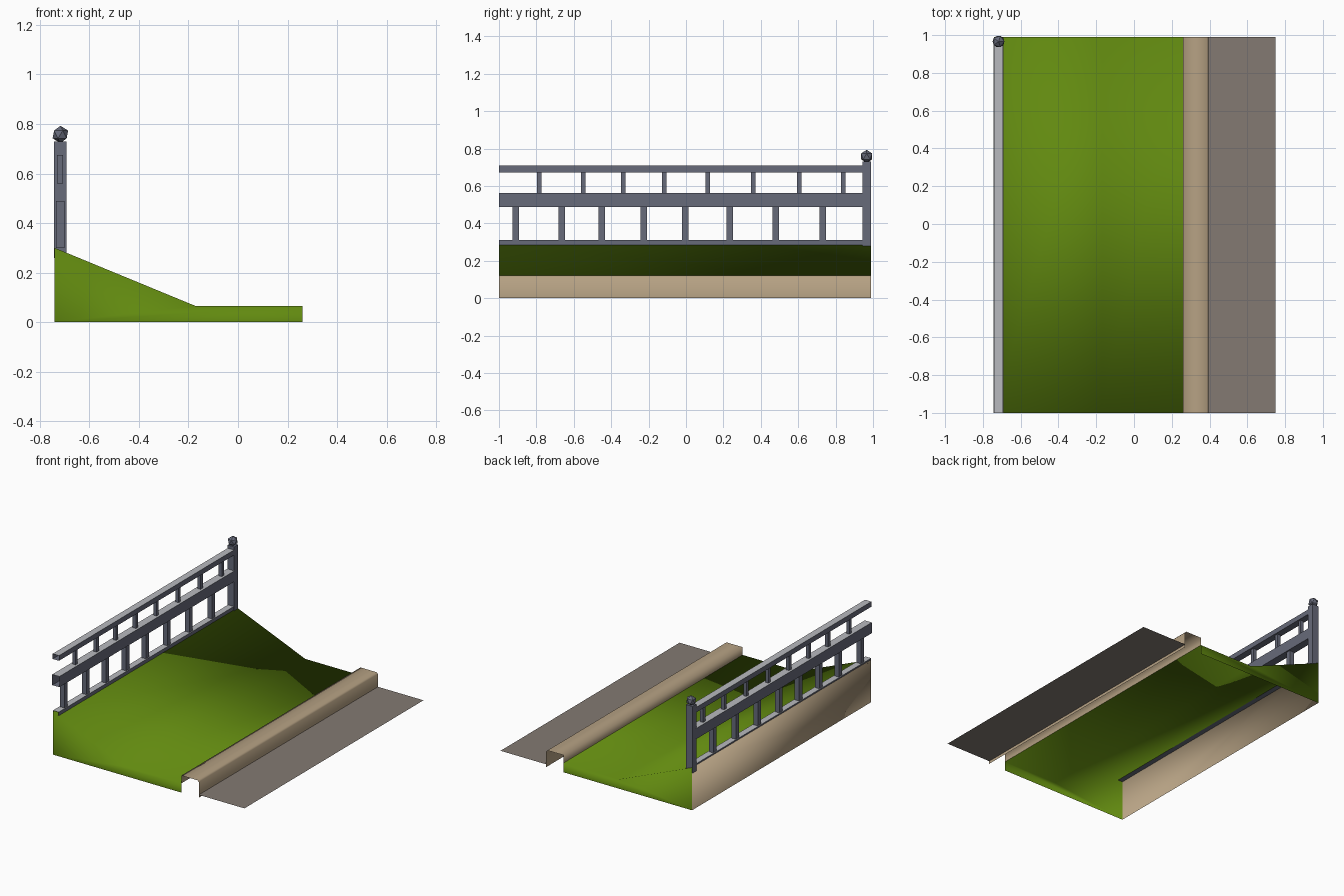
import bpy, bmesh
from mathutils import Vector

if "Cube" in bpy.data.objects:
    bpy.data.objects.remove(bpy.data.objects["Cube"])


def material(name, rgb):
    m = bpy.data.materials.new(name)
    m.diffuse_color = (*rgb, 1)
    m.use_nodes = True
    m.node_tree.nodes["Principled BSDF"].inputs["Base Color"].default_value = m.diffuse_color
    return m


GRASS = material("grass green", (0.12, 0.25, 0.005))
STONE = material("tan stone", (0.47, 0.36, 0.23))
ROAD = material("road grey", (0.23, 0.195, 0.17))
METAL = material("slate metal", (0.135, 0.145, 0.195))
LIGHT = material("pale metal", (0.48, 0.49, 0.52))

Y0, Y1 = -1.0, 0.99


def finish(name, bm, mats, smooth=False):
    me = bpy.data.meshes.new(name)
    for f in bm.faces:
        f.smooth = smooth
    bm.to_mesh(me)
    bm.free()
    for m in mats:
        me.materials.append(m)
    ob = bpy.data.objects.new(name, me)
    bpy.context.collection.objects.link(ob)
    return ob


def sheet(name, profile, mat, smooth=False):
    """Sweep an open x-z profile along y."""
    bm = bmesh.new()
    a = [bm.verts.new((x, Y0, z)) for x, z in profile]
    b = [bm.verts.new((x, Y1, z)) for x, z in profile]
    for i in range(len(profile) - 1):
        bm.faces.new((a[i], b[i], b[i + 1], a[i + 1]))
    bmesh.ops.recalc_face_normals(bm, faces=bm.faces)
    if sum(f.normal.z for f in bm.faces) < 0:
        bmesh.ops.reverse_faces(bm, faces=bm.faces)
    return finish(name, bm, [mat], smooth)


def box(bm, lo, hi):
    lo, hi = Vector(lo), Vector(hi)
    vs = bmesh.ops.create_cube(bm, size=1)["verts"]
    for v in vs:
        v.co = (lo + hi) / 2 + v.co * (hi - lo)
    return list({f for v in vs for f in v.link_faces})


# Grass bank: open underneath, stone retaining wall on the outer side
bm = bmesh.new()
prof = [(-0.74, 0), (-0.74, 0.30), (-0.17, 0.065), (0.26, 0.065), (0.26, 0)]
a = [bm.verts.new((x, Y0, z)) for x, z in prof]
b = [bm.verts.new((x, Y1, z)) for x, z in prof]
wall = bm.faces.new((a[0], b[0], b[1], a[1]))
wall.material_index = 1
for i in (1, 2):
    bm.faces.new((a[i], b[i + 1], a[i + 1]))
    bm.faces.new((a[i], b[i], b[i + 1]))
bm.faces.new(a)
bm.faces.new(b[::-1])
bmesh.ops.recalc_face_normals(bm, faces=bm.faces)
bm.normal_update()
if wall.normal.x > 0:
    bmesh.ops.reverse_faces(bm, faces=bm.faces)
finish("grass_bank", bm, [GRASS, STONE], True)

# Curb and road sheets
sheet("curb", [(0.26, 0.065), (0.26, 0.12), (0.385, 0.12), (0.395, 0.11), (0.395, 0)], STONE, True)
sheet("road", [(0.395, 0.02), (0.75, 0.02)], ROAD)

# Fence rails: open-ended tubes with pale upper faces
for name, x0, x1, z0, z1 in (("bottom_rail", -0.74, -0.695, 0.285, 0.31),
                             ("middle_rail", -0.745, -0.69, 0.487, 0.562),
                             ("top_rail", -0.742, -0.693, 0.672, 0.708)):
    bm = bmesh.new()
    box(bm, (x0, Y0, z0), (x1, 0.95, z1))
    bm.normal_update()
    for f in bm.faces:
        f.material_index = 1 if f.normal.z > 0.5 else 0
    ends = [f for f in bm.faces if abs(f.normal.y) > 0.5]
    bmesh.ops.delete(bm, geom=ends, context="FACES")
    finish(name, bm, [METAL, LIGHT])

# Balusters: thick lower row, thin upper row
rows = (("lower_balusters", 0.0175, 0.30, 0.49,
         (-0.91, -0.665, -0.45, -0.225, -0.005, 0.235, 0.48, 0.73)),
        ("upper_balusters", 0.012, 0.56, 0.675,
         (-0.785, -0.55, -0.335, -0.115, 0.115, 0.36, 0.605, 0.84)))
for name, r, z0, z1, ys in rows:
    bm = bmesh.new()
    for y in ys:
        box(bm, (-0.718 - r, y - r, z0), (-0.718 + r, y + r, z1))
    finish(name, bm, [METAL])

# End post with faceted ball
bm = bmesh.new()
box(bm, (-0.742, 0.945, 0.26), (-0.692, 0.988, 0.73))
finish("end_post", bm, [METAL])
bm = bmesh.new()
bmesh.ops.create_icosphere(bm, subdivisions=1, radius=0.035)
bmesh.ops.translate(bm, verts=bm.verts, vec=(-0.717, 0.966, 0.758))
finish("post_ball", bm, [METAL])
